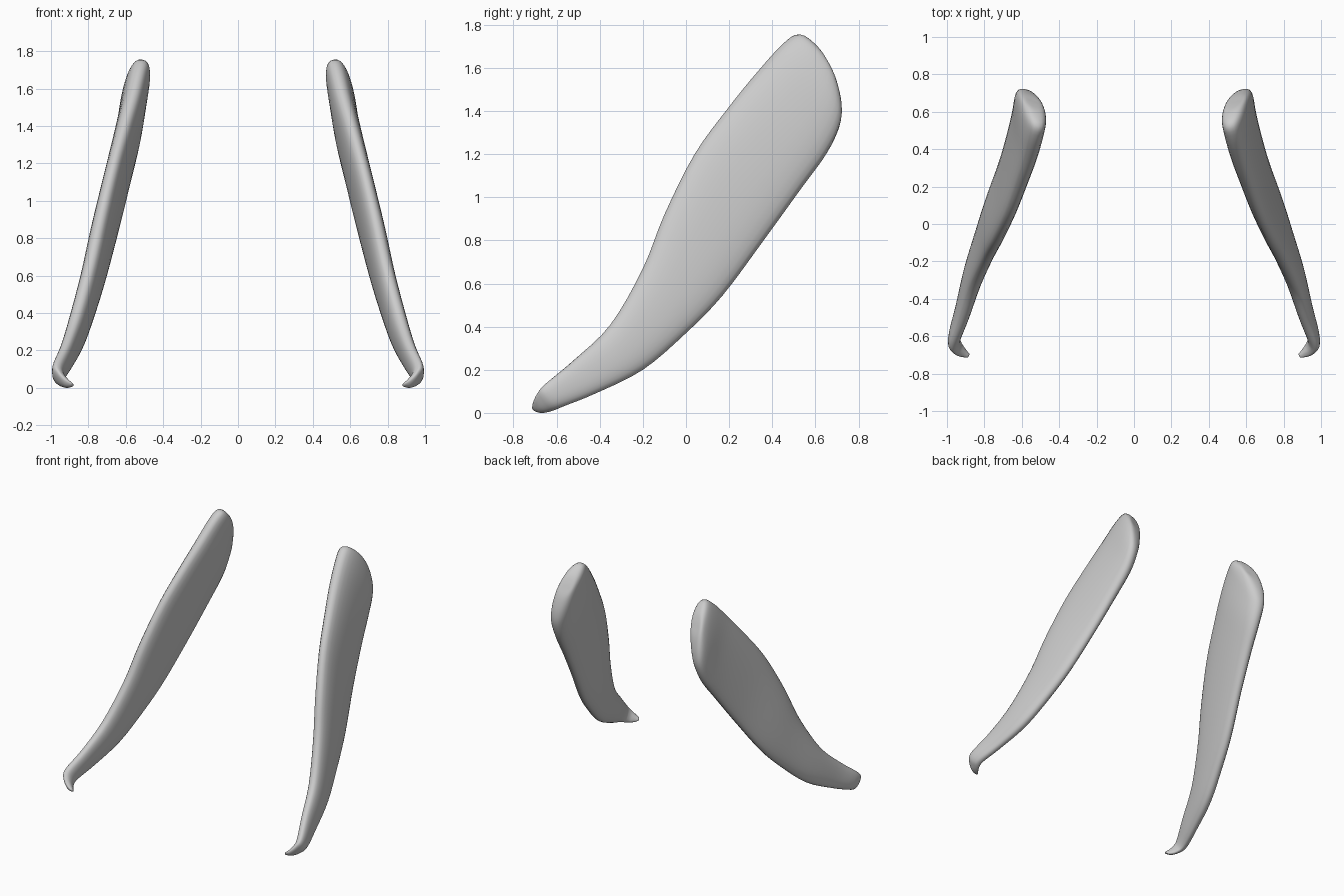
import bpy
import bmesh
import math
from mathutils import Vector

default_cube = bpy.data.objects.get("Cube")
if default_cube:
    bpy.data.objects.remove(default_cube, do_unlink=True)

SIDES = 28     # points around each cross-section
STEPS = 4      # interpolated rings between stations

# One shared plain material
grey = bpy.data.materials.new("light grey")
grey.use_nodes = True
colour = (0.6, 0.6, 0.6, 1)
grey.diffuse_color = colour
grey.node_tree.nodes["Principled BSDF"].inputs["Base Color"].default_value = colour

# Stations from hooked tip to broad top:
# upper edge x, y, z, lower edge x, y, z, thickness, turn of the section
STATIONS = [
    (.885, -.708, .025, .885, -.70, .008, .02, 1),
    (.915, -.70, .05, .915, -.675, 0, .045, .9),
    (.948, -.685, .088, .945, -.63, .008, .058, .65),
    (.962, -.65, .135, .958, -.57, .03, .07, .15),
    (.915, -.52, .245, .92, -.42, .09, .08, -.15),
    (.86, -.35, .41, .863, -.2, .2, .1, -.17),
    (.79, -.2, .67, .803, 0, .37, .11, -.17),
    (.735, -.1, .92, .75, .17, .545, .118, -.17),
    (.667, .04, 1.2, .683, .36, .8, .12, -.17),
    (.606, .2, 1.42, .632, .53, 1.035, .13, -.17),
    (.56, .33, 1.58, .602, .65, 1.2, .14, -.17),
    (.527, .45, 1.712, .592, .712, 1.33, .143, -.17),
    (.512, .525, 1.755, .58, .72, 1.43, .133, -.17),
    (.52, .60, 1.705, .56, .695, 1.54, .102, -.17),
    (.535, .645, 1.64, .54, .66, 1.61, .04, -.17),
]


def blend(a, b, c, d, t):
    """Catmull-Rom blend between b and c."""
    return b + t / 2 * (c - a + t * (2 * a - 5 * b + 4 * c - d
                                     + t * (3 * (b - c) + d - a)))


def smooth_stations(stations):
    last = len(stations) - 1
    result = []
    for i in range(last):
        near = [stations[max(0, min(last, i + k))] for k in (-1, 0, 1, 2)]
        for step in range(STEPS):
            result.append([blend(*values, step / STEPS) for values in zip(*near)])
    result.append(stations[last])
    return result


def rounded(value, power):
    return math.copysign(abs(value) ** power, value)


def section(station, side):
    """Rounded flat cross-section spanning the two edges."""
    upper, lower = Vector(station[:3]), Vector(station[3:6])
    thickness, turn = station[6:]
    centre, half = (upper + lower) / 2, (upper - lower) / 2
    across = Vector((math.cos(turn), -math.sin(turn), 0.15)).normalized()
    for i in range(SIDES):
        angle = math.tau * i / SIDES
        point = (centre + half * rounded(math.cos(angle), 0.9)
                 + across * thickness / 2 * rounded(math.sin(angle), 0.8))
        yield (point.x * side, point.y, max(point.z, 0))


def make_blade(name, side):
    bm = bmesh.new()
    rings = [[bm.verts.new(p) for p in section(s, side)]
             for s in smooth_stations(STATIONS)]
    for ring, following in zip(rings, rings[1:]):
        for i in range(SIDES):
            j = (i + 1) % SIDES
            bm.faces.new((ring[i], ring[j], following[j], following[i]))
    bm.faces.new(rings[0])
    bm.faces.new(rings[-1])
    bmesh.ops.recalc_face_normals(bm, faces=bm.faces)
    for face in bm.faces:
        face.smooth = True
    mesh = bpy.data.meshes.new(name)
    bm.to_mesh(mesh)
    bm.free()
    mesh.materials.append(grey)
    blade = bpy.data.objects.new(name, mesh)
    bpy.context.collection.objects.link(blade)


# The mirrored pair
make_blade("left_blade", 1)
make_blade("right_blade", -1)
